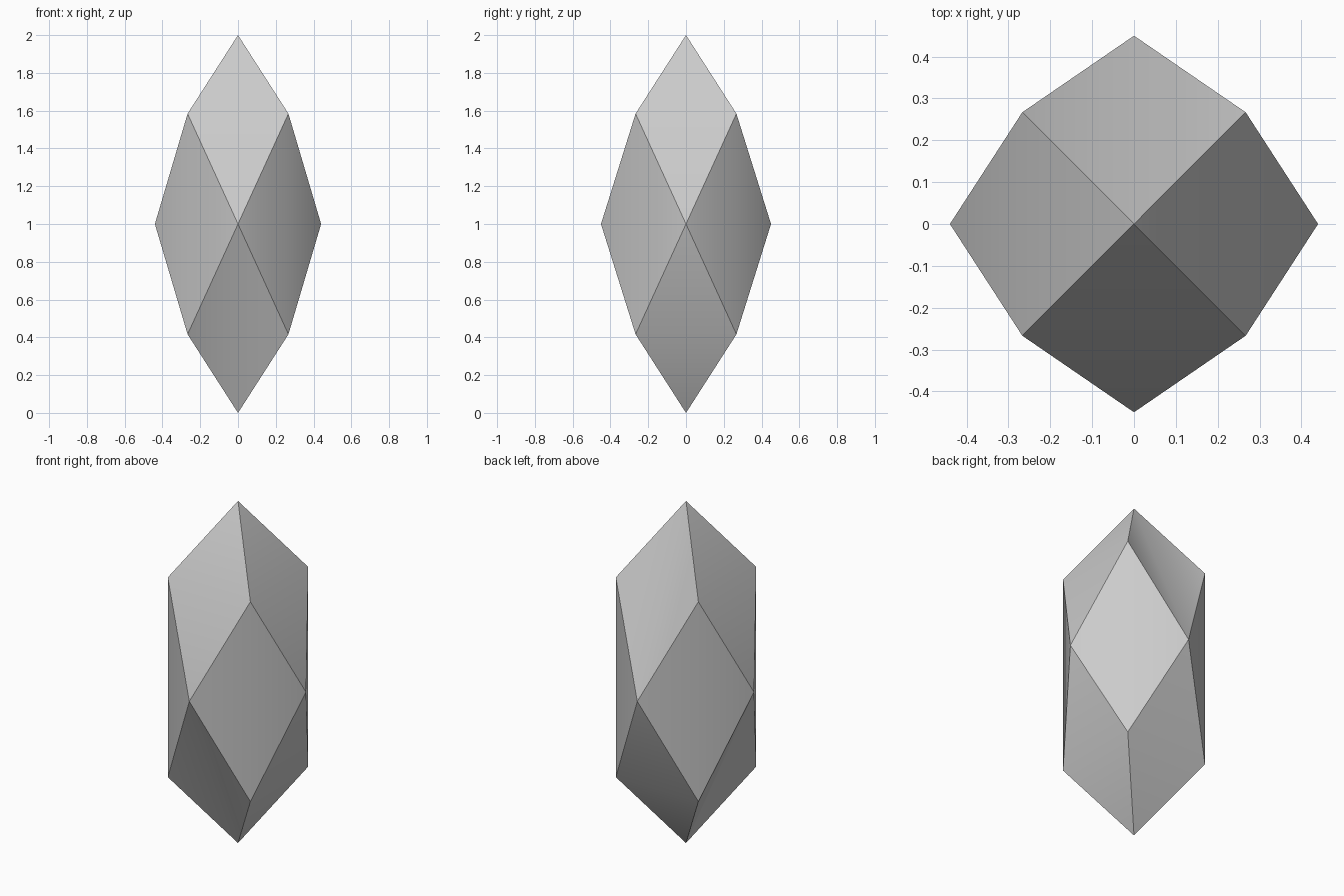
import bpy, bmesh, math
from mathutils import Vector

if "Cube" in bpy.data.objects:
    bpy.data.objects.remove(bpy.data.objects["Cube"])

# Stretched twelve-faced crystal: poles, belt points and eight corner points
C, H = 0.267, 0.584
points = [(0, 0, 0), (0, 0, 2)]
for s in (-1, 1):
    points += [(s * 0.44, 0, 1), (0, s * 0.45, 1)]
    for t in (-1, 1):
        points += [(s * C, t * C, 1 + h * H) for h in (-1, 1)]

bm = bmesh.new()
for p in points:
    bm.verts.new(p)
bmesh.ops.convex_hull(bm, input=bm.verts[:])

# Facets folded inward along their long diagonal: crease midpoints to turn
for mid in ((0, -C, 1 - H), (0, C, 1 + H), (-C, 0, 1 - H)):
    crease = min(bm.edges, key=lambda e: ((e.verts[0].co + e.verts[1].co) / 2 - Vector(mid)).length)
    bmesh.ops.rotate_edges(bm, edges=[crease])
bmesh.ops.recalc_face_normals(bm, faces=bm.faces[:])

mesh = bpy.data.meshes.new("crystal")
bm.to_mesh(mesh)
bm.free()
crystal = bpy.data.objects.new("crystal", mesh)
bpy.context.collection.objects.link(crystal)

# Soft shading inside each rhombus, crisp edges between them
bpy.context.view_layer.objects.active = crystal
crystal.select_set(True)
bpy.ops.object.shade_smooth_by_angle(angle=math.radians(32))
